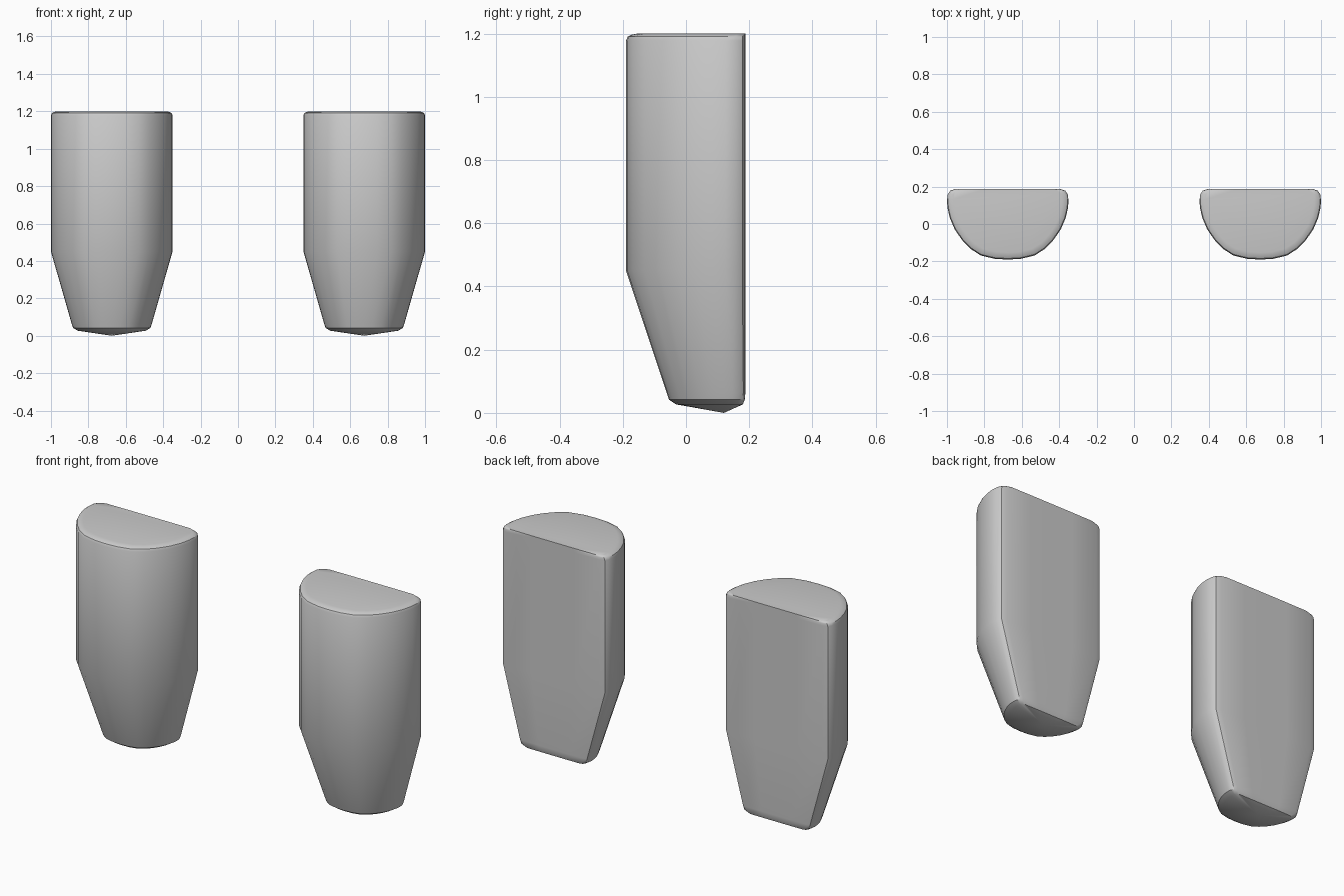
import bpy, bmesh, math

if "Cube" in bpy.data.objects:
    bpy.data.objects.remove(bpy.data.objects["Cube"])

BACK = 0.188  # plane of the flat back

# Half of the D-shaped cross-section: x offset, y (front centre to back)
HALF = [(0, -0.19), (0.07, -0.186), (0.145, -0.168), (0.2, -0.132), (0.245, -0.085),
        (0.283, -0.03), (0.309, 0.03), (0.322, 0.085), (0.325, 0.125),
        (0.321, 0.158), (0.308, 0.178), (0.28, 0.187), (0.13, 0.188)]
SECTION = HALF + [(-x, y) for x, y in reversed(HALF[1:])]

# Rings up the peg: height, scale about the back edge, forward shift
RINGS = [(0.027, 0.56, 0.008), (0.042, 0.635, 0.002), (0.065, 0.66, 0),
         (0.45, 1.0, 0), (1.178, 1.0, 0), (1.19, 0.985, 0),
         (1.196, 0.955, 0), (1.2, 0.90, 0)]


def peg(name, cx):
    bm = bmesh.new()
    rings = []
    for z, s, shift in RINGS:
        rings.append([bm.verts.new((x * s, BACK + (y - BACK) * s - shift, z))
                      for x, y in SECTION])
    n = len(SECTION)
    # Walls
    for a, b in zip(rings, rings[1:]):
        for i in range(n):
            j = (i + 1) % n
            bm.faces.new((a[i], a[j], b[j], b[i]))
    # Flat top and shallow pointed underside
    bm.faces.new(rings[-1])
    tip = bm.verts.new((0, 0.12, 0))
    for i in range(n):
        bm.faces.new((tip, rings[0][(i + 1) % n], rings[0][i]))
    bmesh.ops.recalc_face_normals(bm, faces=bm.faces)
    mesh = bpy.data.meshes.new(name)
    bm.to_mesh(mesh)
    bm.free()
    obj = bpy.data.objects.new(name, mesh)
    obj.location.x = cx
    bpy.context.collection.objects.link(obj)
    bpy.ops.object.select_all(action='DESELECT')
    obj.select_set(True)
    bpy.context.view_layer.objects.active = obj
    bpy.ops.object.shade_smooth_by_angle(angle=math.radians(35))


peg("left_peg", -0.675)
peg("right_peg", 0.675)
